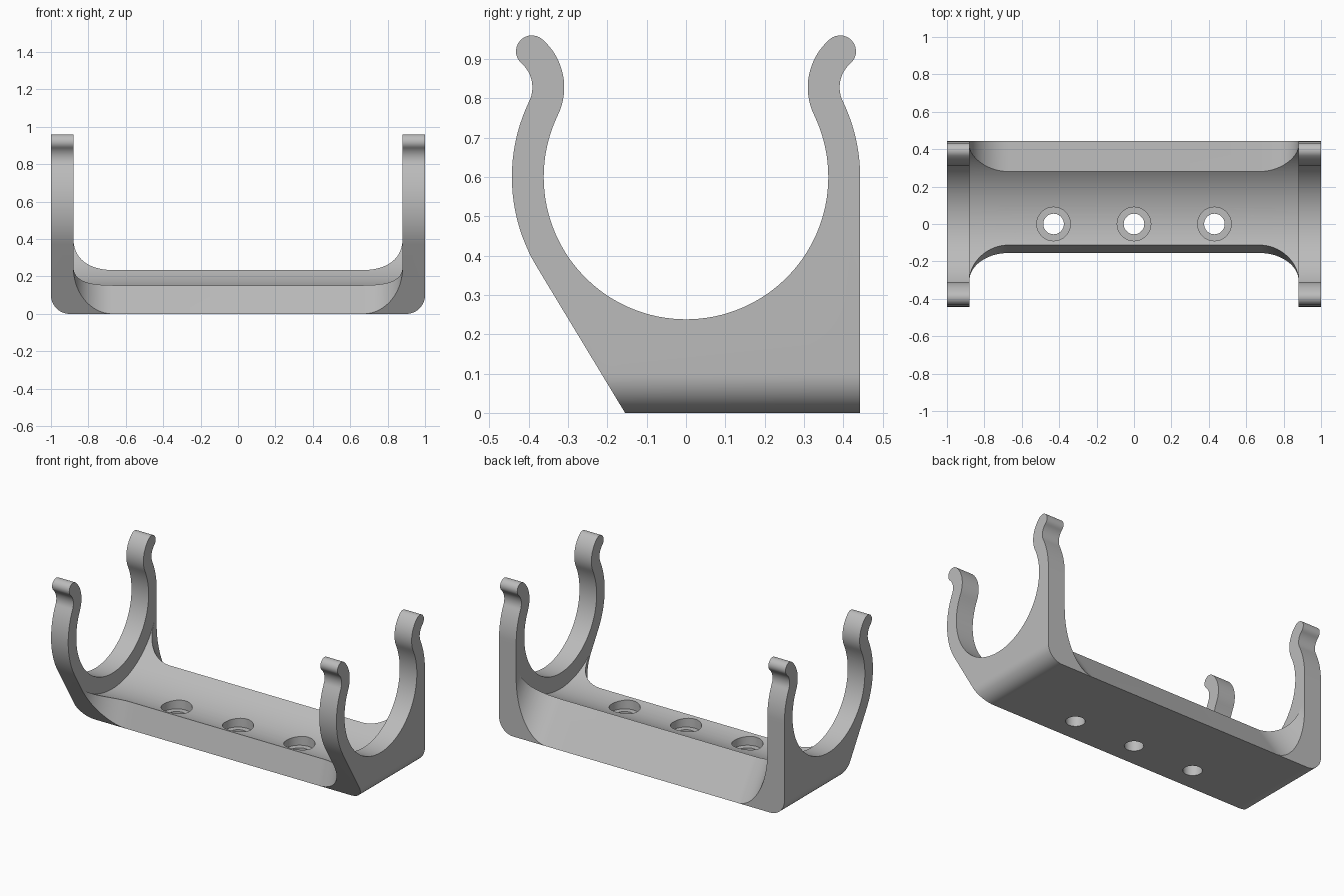
import bpy, bmesh, math
from mathutils import Vector

if "Cube" in bpy.data.objects:
    bpy.data.objects.remove(bpy.data.objects["Cube"])

RING_Z = 0.6                    # height of the clip ring centre
R_IN, R_OUT = 0.362, 0.443      # clip ring radii
HALF = (R_OUT - R_IN) / 2
INNER_X = 0.88                  # inner wall of the end clips
FILLET = 0.21

plastic = bpy.data.materials.new("grey plastic")
plastic.diffuse_color = (0.5, 0.5, 0.5, 1)
plastic.use_nodes = True
plastic.node_tree.nodes["Principled BSDF"].inputs["Base Color"].default_value = plastic.diffuse_color


def arc(cx, cy, r, a0, a1, n):
    return [(cx + r * math.cos(math.radians(a0 + (a1 - a0) * i / n)),
             cy + r * math.sin(math.radians(a0 + (a1 - a0) * i / n))) for i in range(n + 1)]


def prism(name, pts, origin, u, v, sweep):
    """Extrude a 2D outline, laid out along u and v, by the sweep vector."""
    bm = bmesh.new()
    o, u, v = Vector(origin), Vector(u), Vector(v)
    face = bm.faces.new([bm.verts.new(o + u * a + v * b) for a, b in pts])
    ext = bmesh.ops.extrude_face_region(bm, geom=[face])
    bmesh.ops.translate(bm, vec=Vector(sweep),
                        verts=[g for g in ext["geom"] if isinstance(g, bmesh.types.BMVert)])
    bmesh.ops.recalc_face_normals(bm, faces=bm.faces)
    me = bpy.data.meshes.new(name)
    bm.to_mesh(me)
    bm.free()
    me.materials.append(plastic)
    ob = bpy.data.objects.new(name, me)
    bpy.context.collection.objects.link(ob)
    return ob


def boolean(target, cutter, op="DIFFERENCE"):
    mod = target.modifiers.new("cut", "BOOLEAN")
    mod.operation, mod.solver, mod.object = op, "EXACT", cutter
    bpy.context.view_layer.objects.active = target
    bpy.ops.object.modifier_apply(modifier=mod.name)
    bpy.data.objects.remove(cutter)


def arm(ring_end):
    """Left clip arm: inner ring, outward curl, round tip, back down the outside."""
    join, tip, curl = 154.2, 49, 0.1215
    d = (R_IN + R_OUT) / 2 + curl
    cx, cz = d * math.cos(math.radians(join)), RING_Z + d * math.sin(math.radians(join))
    tx, tz = arc(cx, cz, curl, tip, tip, 1)[0]
    pts = arc(0, RING_Z, R_IN, 270, join, 40)
    pts += arc(cx, cz, curl + HALF, join - 180, tip, 16)[1:]
    pts += arc(tx, tz, HALF, tip, tip + 180, 14)[1:]
    pts += arc(cx, cz, curl - HALF, tip, join - 180, 14)[1:]
    pts += arc(0, RING_Z, R_OUT, join, ring_end, 20)[1:]
    return pts


# Side profile: left arm leans into a sloped front, right arm drops straight down
left = arm(211.1) + [(-0.155, 0)]
right = [(-y, z) for y, z in arm(180)] + [(R_OUT, 0)]
bracket = prism("clip_bracket", left + right[:0:-1], (-1, 0, 0), (0, 1, 0), (0, 0, 1), (2, 0, 0))

# Rounded lower corners at both ends
outline = arc(-0.9, 0.1, 0.1, 180, 270, 14) + arc(0.9, 0.1, 0.1, 270, 360, 14) + [(1, 1.3), (-1, 1.3)]
outline = [(x * 1.00001, z) for x, z in outline]
boolean(bracket, prism("corner_cutter", outline, (0, -1, 0), (1, 0, 0), (0, 0, 1), (0, 2, 0)), "INTERSECT")

# Trough between the clips
trough = arc(0, RING_Z, 0.461, 180, 360, 80) + [(0.461, 0.7), (0.7, 0.7), (0.7, 1.3),
                                                (-0.7, 1.3), (-0.7, 0.7), (-0.461, 0.7)]
boolean(bracket, prism("trough_cutter", trough, (-INNER_X, 0, 0), (0, 1, 0), (0, 0, 1),
                       (2 * INNER_X, 0, 0)))

# Slanted front and back of the base, blended into the clips by large fillets
slot_x = INNER_X - FILLET
slot = arc(-slot_x, FILLET, FILLET, 180, 270, 24) + arc(slot_x, FILLET, FILLET, 270, 360, 24)
slot += [(INNER_X, 1), (-INNER_X, 1)]
for name, foot, top in (("front_cutter", (-0.155, 0), (-0.112, 0.155)),
                        ("back_cutter", (R_OUT, 0), (0.28, 0.235))):
    along = Vector((0, top[0] - foot[0], top[1] - foot[1])).normalized()
    out = Vector((0, along.z, -along.y)) * (1 if foot[0] > 0 else -1)
    start = Vector((0, foot[0], foot[1])) - along * 0.5
    boolean(bracket, prism(name, slot, start, (1, 0, 0), out, along * 1.4))

# Three counterbored screw holes
for x in (-0.43, 0, 0.43):
    for r, z in ((0.055, -0.1), (0.09, 0.09)):
        boolean(bracket, prism("hole_cutter", arc(x, 0, r, 0, 360, 40)[:-1], (0, 0, z),
                               (1, 0, 0), (0, 1, 0), (0, 0, 0.4)))

bpy.ops.object.select_all(action="DESELECT")
bracket.select_set(True)
bpy.context.view_layer.objects.active = bracket
bpy.ops.object.shade_smooth_by_angle(angle=math.radians(25))
